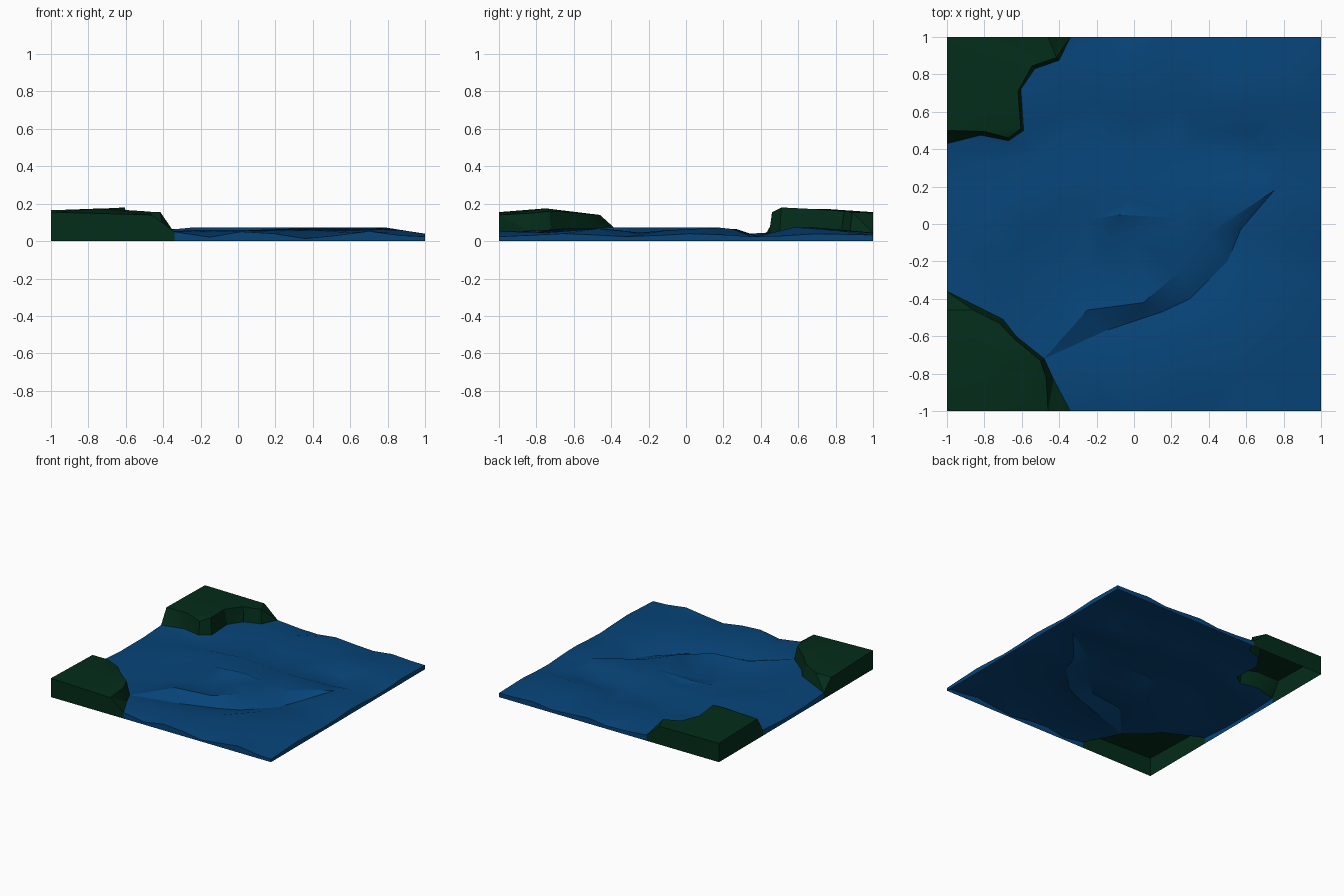
import bpy, bmesh, math
from mathutils import Vector
from mathutils.geometry import delaunay_2d_cdt

if "Cube" in bpy.data.objects:
    bpy.data.objects.remove(bpy.data.objects["Cube"])


def material(name, rgb):
    m = bpy.data.materials.new(name)
    m.diffuse_color = (*rgb, 1)
    m.use_nodes = True
    m.node_tree.nodes["Principled BSDF"].inputs["Base Color"].default_value = m.diffuse_color
    return m


def level(z, path):
    """Lift a flat path to one height."""
    return [(x, y, z) for x, y in path]


def patch(name, outline, mat, lines=()):
    """Open-bottomed terrain: closed outline + inner crease lines, with skirts on the tile border."""
    pts = list(outline)
    edges = []
    for line in lines:
        start = len(pts)
        pts += line
        edges += [(i, i + 1) for i in range(start, len(pts) - 1)]
    ring = list(range(len(outline)))
    co, _, faces, orig, _, _ = delaunay_2d_cdt([Vector(p[:2]) for p in pts], edges, [ring], 1, 1e-5)
    bm = bmesh.new()
    vs = [bm.verts.new((c.x, c.y, pts[o[0]][2] if o else .045)) for c, o in zip(co, orig)]
    for f in faces:
        face = bm.faces.new([vs[i] for i in f])
        face.normal_update()
        if face.normal.z < 0:
            face.normal_flip()
    # drop the tile border straight down to the ground
    base = {}

    def foot(v):
        if v not in base:
            base[v] = bm.verts.new((v.co.x, v.co.y, 0))
        return base[v]

    for e in [e for e in bm.edges if e.is_boundary]:
        loop = e.link_loops[0]
        a, b = loop.vert, loop.link_loop_next.vert
        if any(abs(a.co[k]) > .999 and abs(a.co[k] - b.co[k]) < 1e-4 for k in (0, 1)):
            bm.faces.new([b, a, foot(a), foot(b)])
    me = bpy.data.meshes.new(name)
    bm.to_mesh(me)
    bm.free()
    me.materials.append(mat)
    ob = bpy.data.objects.new(name, me)
    bpy.context.collection.objects.link(ob)
    bpy.ops.object.select_all(action='DESELECT')
    ob.select_set(True)
    bpy.context.view_layer.objects.active = ob
    bpy.ops.object.shade_smooth_by_angle(angle=math.radians(30))


blue = material("water_blue", (.002, .058, .19))
green = material("land_green", (.001, .026, .01))

# shorelines (foot of each bank) and cliff tops
back_shore = level(.045, [(-1, .43), (-.82, .475), (-.67, .445), (-.59, .5),
                          (-.605, .72), (-.53, .83), (-.4, .875), (-.34, 1)])
back_top = [(-1, .5, .165), (-.8, .495, .17), (-.67, .46, .155), (-.605, .51, .18),
            (-.62, .71, .17), (-.545, .845, .16), (-.415, .89, .155), (-.46, 1, .15)]
front_shore = level(.05, [(-1, -.36), (-.7, -.51), (-.63, -.6), (-.48, -.72), (-.43, -.83), (-.34, -1)])
front_top = [(-1, -.46, .14), (-.86, -.46, .14), (-.72, -.53, .145), (-.64, -.615, .155),
             (-.5, -.73, .16), (-.47, -.82, .15), (-.46, -1, .14)]

# banks: cliff-top ends sit on the tile border, so they join the outline
patch("back_bank", back_shore + [back_top[-1], (-1, 1, .155), back_top[0]],
      green, [back_top, [(-.8, .75, .172)]])
patch("front_bank", [front_top[0], (-1, -1, .155), front_top[-1]] + front_shore[::-1],
      green, [front_top, [(-.75, -.75, .175)]])

# water border: rippling height along each side
steps = [-1 + i * .17 for i in range(12)]
front_edge = [(x, -1, .033 + .02 * math.cos(10 * (x - .07))) for x in steps if x > -.3]
right_edge = [(1, min(y, .93), .032 + .008 * math.cos(9 * (y + .65))) for y in steps]
right_edge = right_edge[:-1] + [(1, 1, .033)]
back_edge = [(x, 1, .034 + .012 * math.cos(12 * (x - .22))) for x in steps[::-1] if -.3 < x < .95]
left_edge = level(.032, [(-1, .2), (-1, -.1)])
front_edge = [p for p in front_edge if p[0] < .95]

# wave crests, then the troughs they break into, then loose swells
crests = [
    level(.072, [(-.25, -.46), (.05, -.42), (.25, -.25), (.4, -.05), (.75, .18)]),
    level(.064, [(-.75, .12), (-.45, .23), (-.18, .27), (.27, .23), (.7, .25)]),
    level(.061, [(-.55, -.02), (-.25, .02), (-.08, .05), (.25, .03)]),
    level(.067, [(.3, -.65), (.5, -.44), (.82, -.47)]),
    level(.074, [(.35, .68), (.55, .6), (.78, .58)])]
troughs = [
    level(.012, [(-.15, -.57), (0, -.52), (.15, -.47), (.3, -.4), (.5, -.2), (.57, -.03)]),
    level(.021, [(-.78, .33), (-.5, .38), (-.2, .4), (0, .39), (.2, .37), (.5, .36), (.8, .36)]),
    level(.018, [(-.45, -.32), (-.25, -.22), (-.15, -.1), (0, -.08)]),
    level(.038, [(-.4, .11), (0, .13)]),
    level(.035, [(.25, .64), (.4, .5), (.6, .48)])]
swells = [level(.058, [p]) for p in [(-.2, .65), (-.1, .82), (.8, .8), (-.2, -.78), (.05, -.75), (.82, -.1)]]
dips = [level(.045, [p]) for p in [(0, .55), (.55, .82), (-.7, -.2), (.6, -.8), (.82, -.75), (.7, -.25)]]
patch("water", front_shore + front_edge + right_edge + back_edge + back_shore[::-1] + left_edge,
      blue, crests + troughs + swells + dips)
